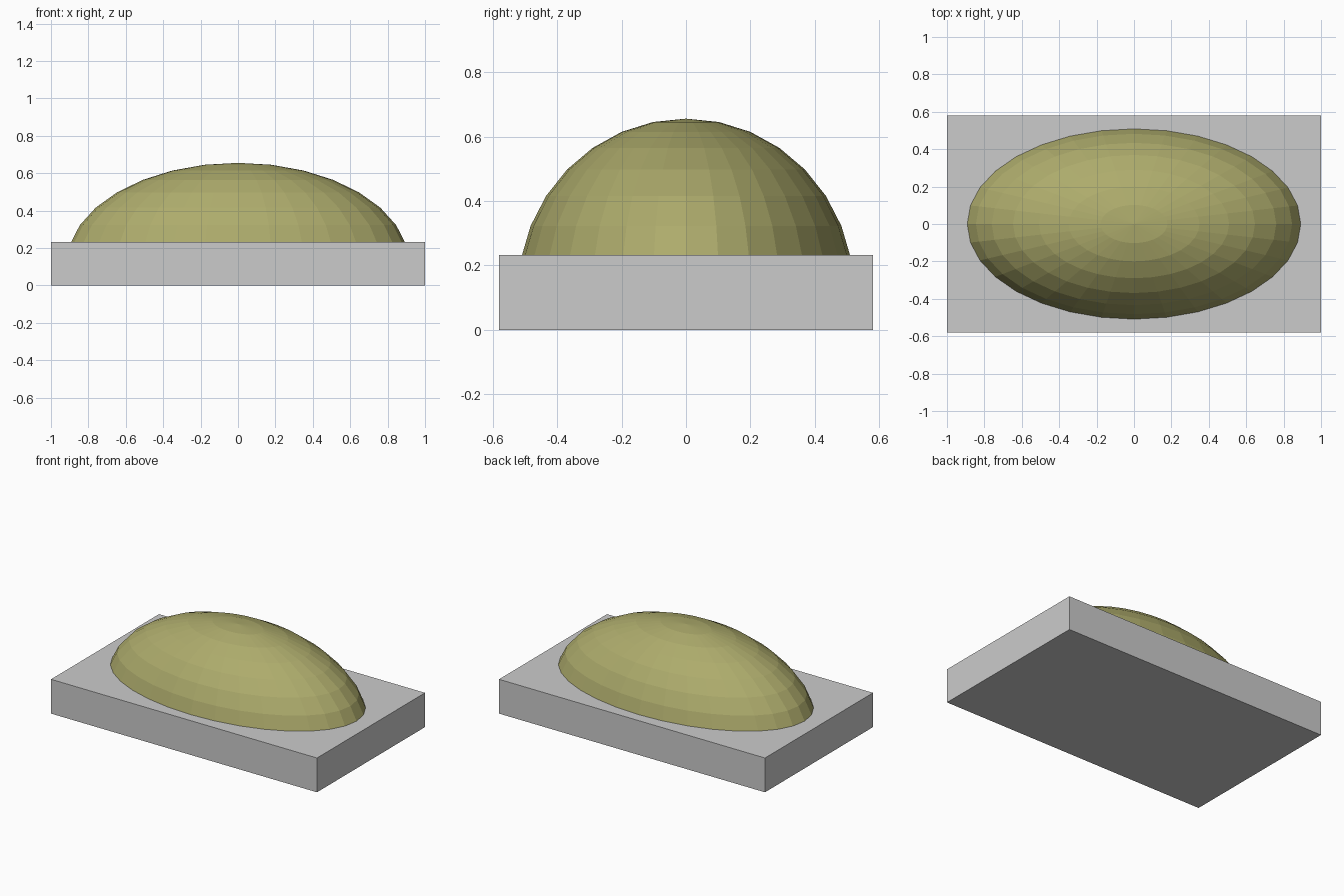
import bpy
import bmesh

if "Cube" in bpy.data.objects:
    bpy.data.objects.remove(bpy.data.objects["Cube"])

BASE_H = 0.233
CENTRE_Z = BASE_H / 2

# Rectangular base slab
bpy.ops.mesh.primitive_cube_add(size=1, location=(0, 0, CENTRE_Z))
base = bpy.context.object
base.name = "base"
base.scale = (2.0, 1.16, BASE_H)

# Stretched half-sphere dome, its rim sunk inside the base
bpy.ops.mesh.primitive_uv_sphere_add(segments=32, ring_count=16, radius=1,
                                     location=(0, 0, CENTRE_Z))
dome = bpy.context.object
dome.name = "dome"
dome.scale = (0.915, 0.522, 0.539)

# Remove the hidden lower half and close the rim
bm = bmesh.new()
bm.from_mesh(dome.data)
bmesh.ops.delete(bm, geom=[v for v in bm.verts if v.co.z < -0.01], context='VERTS')
bmesh.ops.holes_fill(bm, edges=[e for e in bm.edges if e.is_boundary], sides=0)
bmesh.ops.recalc_face_normals(bm, faces=bm.faces)
bm.to_mesh(dome.data)
bm.free()

# Olive colour for the dome
olive = bpy.data.materials.new("olive")
olive.diffuse_color = (0.42, 0.41, 0.15, 1)
olive.use_nodes = True
olive.node_tree.nodes["Principled BSDF"].inputs["Base Color"].default_value = olive.diffuse_color
dome.data.materials.append(olive)
